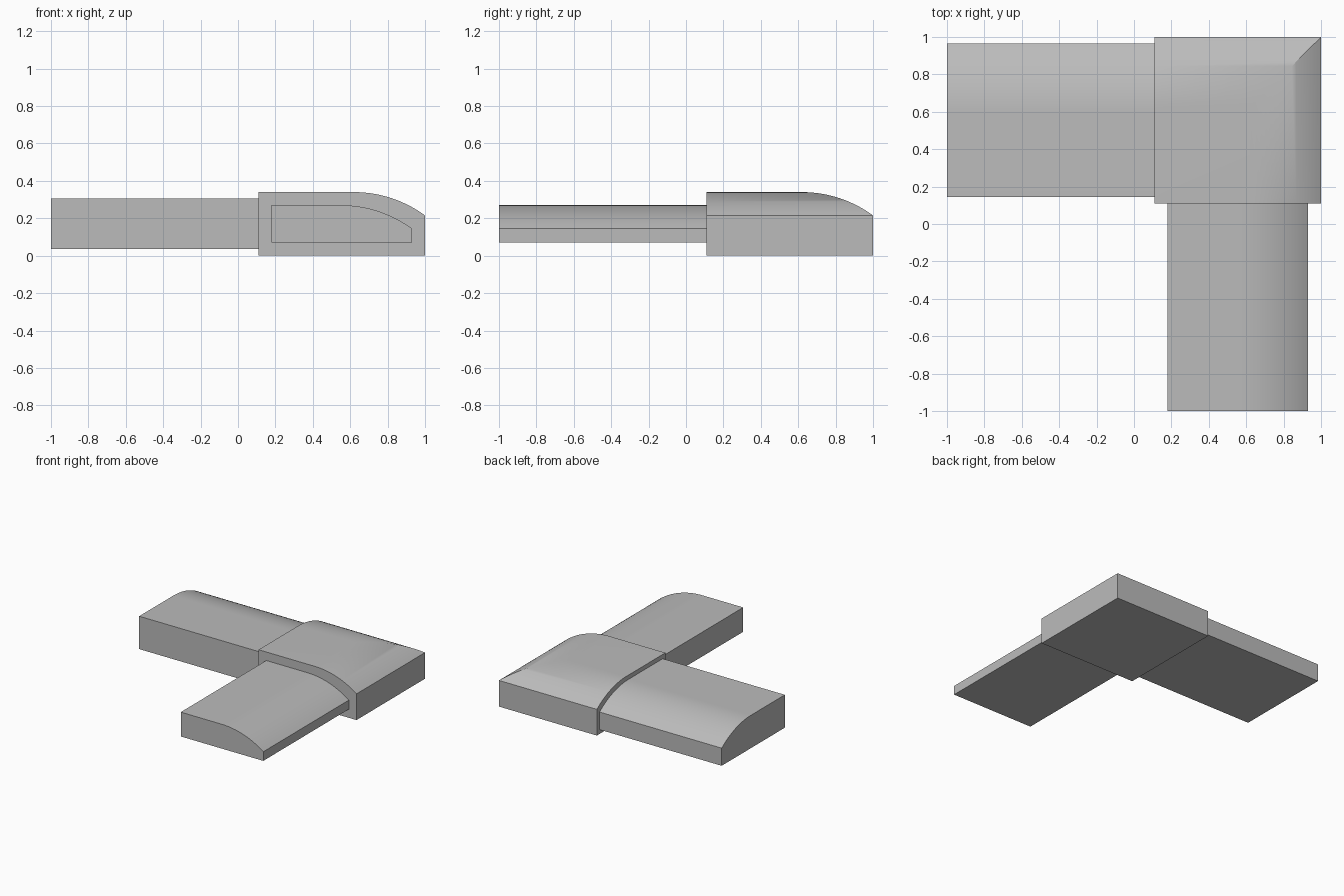
import bpy, bmesh, math
from mathutils import Matrix

cube = bpy.data.objects.get("Cube")
if cube:
    bpy.data.objects.remove(cube, do_unlink=True)

grey = bpy.data.materials.new("light grey")
grey.use_nodes = True
colour = (0.5, 0.5, 0.5, 1)
grey.diffuse_color = colour
grey.node_tree.nodes["Principled BSDF"].inputs["Base Color"].default_value = colour

INNER, OUTER, TOP = 0.11, 1.0, 0.34
ARC_START, RADIUS, STEPS = 0.62, 0.64, 16


def arc_points(shift=0.0):
    """Rounded shoulder from the flat top down to the outer edge."""
    end = math.asin((OUTER - ARC_START) / RADIUS)
    angles = [end * i / STEPS for i in range(STEPS + 1)]
    return [(ARC_START + RADIUS * math.sin(a) - shift,
             TOP - RADIUS * (1 - math.cos(a)) - shift) for a in angles]


def finish(name, bm):
    bmesh.ops.recalc_face_normals(bm, faces=bm.faces)
    mesh = bpy.data.meshes.new(name)
    bm.to_mesh(mesh)
    bm.free()
    mesh.materials.append(grey)
    obj = bpy.data.objects.new(name, mesh)
    bpy.context.collection.objects.link(obj)
    bpy.ops.object.select_all(action="DESELECT")
    obj.select_set(True)
    bpy.context.view_layer.objects.active = obj
    bpy.ops.object.shade_smooth_by_angle(angle=math.radians(30))
    return obj


def arm(name, inset, swap):
    """Shoulder profile extruded out of the corner block; swap runs it along x."""
    bm = bmesh.new()
    low, side = inset, INNER + inset
    profile = [(side, low), (side, TOP - inset)] + arc_points(inset)
    profile.append((OUTER - inset, low))
    face = bm.faces.new([bm.verts.new((x, -1, z)) for x, z in profile])
    moved = bmesh.ops.extrude_face_region(bm, geom=[face])["geom"]
    verts = [v for v in moved if isinstance(v, bmesh.types.BMVert)]
    bmesh.ops.translate(bm, verts=verts, vec=(0, 1 + INNER + 0.01, 0))
    if swap:
        mirror = Matrix(((0, 1, 0), (1, 0, 0), (0, 0, 1)))
        bmesh.ops.transform(bm, matrix=mirror.to_4x4(), verts=bm.verts)
    return finish(name, bm)


def corner():
    """Mitred block: nested L-shaped rows carry the shoulder round the corner."""
    bm = bmesh.new()
    levels = [(INNER, TOP)] + arc_points() + [(OUTER, 0), (INNER, 0)]
    rows = []
    for t, z in levels:
        if t == INNER:
            v = bm.verts.new((t, t, z))
            rows.append([v, v, v])
        else:
            rows.append([bm.verts.new(p) for p in
                         ((INNER, t, z), (t, t, z), (t, INNER, z))])
    # top, shoulder, outer walls and base
    for a, b in zip(rows, rows[1:]):
        if a[0] is a[1]:
            bm.faces.new([a[0]] + b)
        elif b[0] is b[1]:
            bm.faces.new(a + [b[0]])
        else:
            for i in range(2):
                bm.faces.new((a[i], a[i + 1], b[i + 1], b[i]))
    # walls facing the arms
    for i in (0, 2):
        bm.faces.new([row[i] for row in rows])
    return finish("corner_block", bm)


corner()
arm("right_arm", 0.035, True)
arm("front_arm", 0.07, False)
